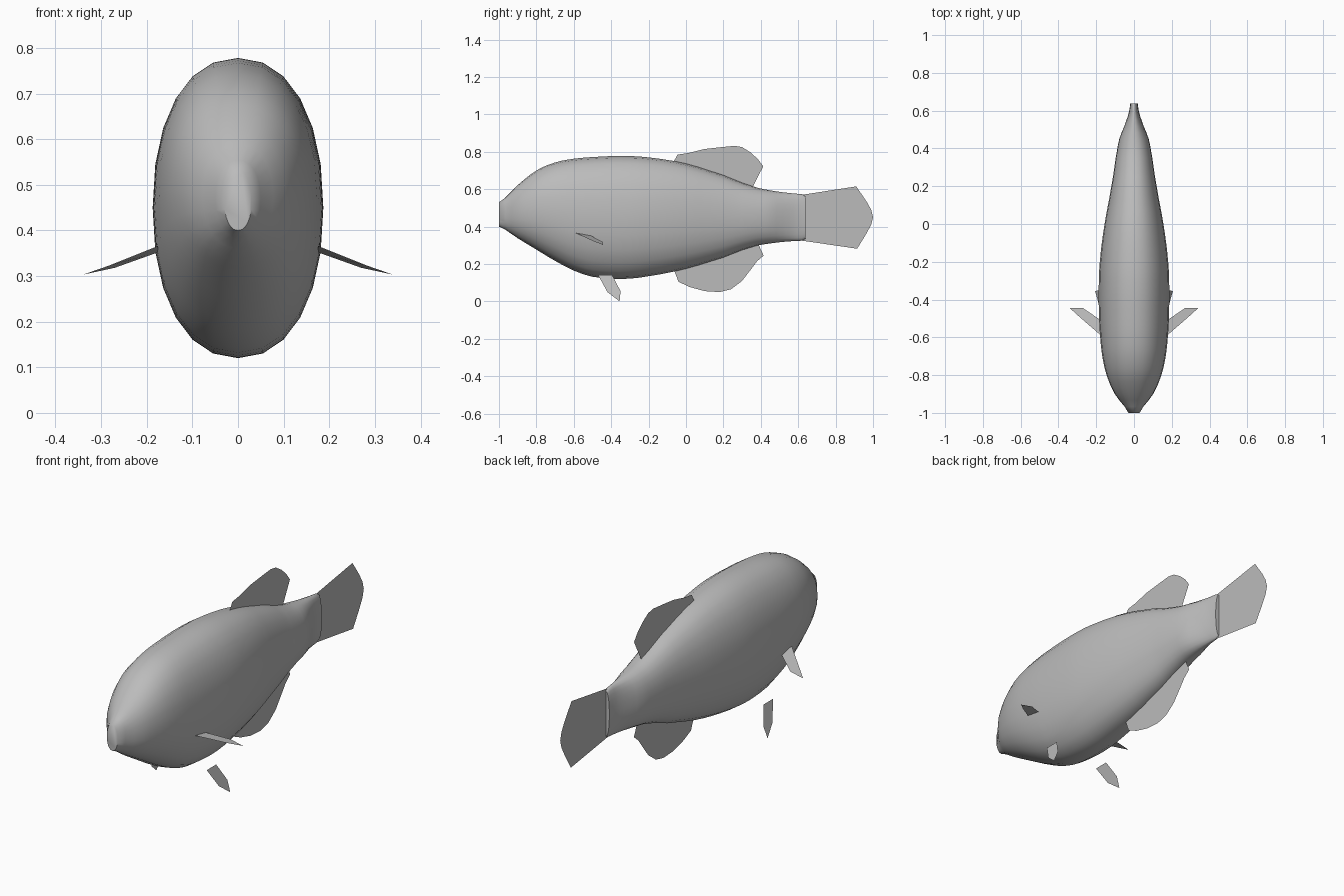
import bpy, bmesh, math

cube = bpy.data.objects.get("Cube")
if cube:
    bpy.data.objects.remove(cube, do_unlink=True)

GREY = (0.5, 0.5, 0.5, 1)
grey = bpy.data.materials.new("fish grey")
grey.use_nodes = True
grey.diffuse_color = GREY
grey.node_tree.nodes["Principled BSDF"].inputs["Base Color"].default_value = GREY


def add_mesh(name, bm):
    mesh = bpy.data.meshes.new(name)
    bm.to_mesh(mesh)
    bm.free()
    mesh.materials.append(grey)
    obj = bpy.data.objects.new(name, mesh)
    bpy.context.collection.objects.link(obj)
    return obj


def fin(name, points):
    """Flat one-sheet fin from its outline."""
    bm = bmesh.new()
    bm.faces.new([bm.verts.new(p) for p in points])
    return add_mesh(name, bm)


def spline(a, b, c, d, t):
    """Point between b and c on a smooth curve."""
    return b + 0.5 * t * (c - a + t * (2*a - 5*b + 4*c - d + t * (3*(b - c) + d - a)))


# Body stations: y, belly height, back height, half width
STATIONS = [
    (-1.0, .40, .53, .03), (-.9, .338, .622, .102), (-.8, .277, .70, .145),
    (-.7, .217, .743, .168), (-.6, .165, .763, .179), (-.5, .132, .772, .185),
    (-.35, .12, .778, .187), (-.2, .135, .77, .181), (0, .175, .737, .156),
    (.2, .235, .675, .12), (.35, .29, .618, .097), (.45, .31, .594, .078),
    (.55, .321, .58, .04), (.62, .325, .573, .022), (.638, .335, .562, .02),
]
SIDES, STEPS = 24, 3


def rounded(v):
    """Slightly squared-off circle coordinate."""
    return math.copysign(abs(v) ** 0.91, v)


# Body: lofted rings with closed ends
sections = []
last = len(STATIONS) - 1
for i in range(last):
    near = [STATIONS[max(0, min(last, i + k))] for k in (-1, 0, 1, 2)]
    for s in range(STEPS if i < last - 1 else 1):
        t = s / STEPS
        y = near[1][0] + t * (near[2][0] - near[1][0])
        sections.append((y, *[spline(*[n[c] for n in near], t) for c in (1, 2, 3)]))
sections.append(STATIONS[-1])

bm = bmesh.new()
rings = []
for y, low, high, half in sections:
    ring = []
    for k in range(SIDES):
        a = math.tau * k / SIDES
        ring.append(bm.verts.new((half * rounded(math.sin(a)), y,
                                  (low + high) / 2 + (high - low) / 2 * rounded(math.cos(a)))))
    rings.append(ring)
for r, q in zip(rings, rings[1:]):
    for k in range(SIDES):
        n = (k + 1) % SIDES
        bm.faces.new((r[k], r[n], q[n], q[k]))
bm.faces.new(rings[0])
bm.faces.new(rings[-1])
bmesh.ops.recalc_face_normals(bm, faces=bm.faces)
body = add_mesh("body", bm)
body.select_set(True)
bpy.context.view_layer.objects.active = body
bpy.ops.object.shade_smooth_by_angle(angle=math.radians(60))

# Fins on the centre line, outlined in y and z
CENTRE_FINS = {
    "dorsal_fin": [(-.07, .74), (-.045, .785), (.01, .793), (.1, .815), (.19, .825), (.26, .832),
                   (.3, .825), (.345, .797), (.385, .76), (.413, .722), (.35, .60), (.15, .65)],
    "anal_fin": [(-.065, .17), (-.04, .105), (.02, .077), (.1, .055), (.18, .05), (.24, .065),
                 (.3, .11), (.35, .175), (.38, .215), (.415, .245), (.385, .31), (.15, .24)],
    "tail_fin": [(.62, .57), (.91, .615), (.965, .535), (.99, .49), (1, .45), (.99, .41),
                 (.96, .355), (.915, .282), (.62, .325)],
}
for name, outline in CENTRE_FINS.items():
    fin(name, [(0, y, z) for y, z in outline])

# Paired fins, mirrored left and right
PECTORAL = [(.175, -.59, .366), (.175, -.51, .352), (.27, -.445, .318),
            (.34, -.445, .303), (.285, -.495, .322)]
PELVIC = [(-.47, .141), (-.395, .141), (-.35, .055), (-.355, 0), (-.42, .05)]
for side, sign in (("left", 1), ("right", -1)):
    fin(side + "_pectoral_fin", [(sign * x, y, z) for x, y, z in PECTORAL])
    fin(side + "_pelvic_fin", [(sign * (.155 + (.141 - z) * .36), y, z) for y, z in PELVIC])
